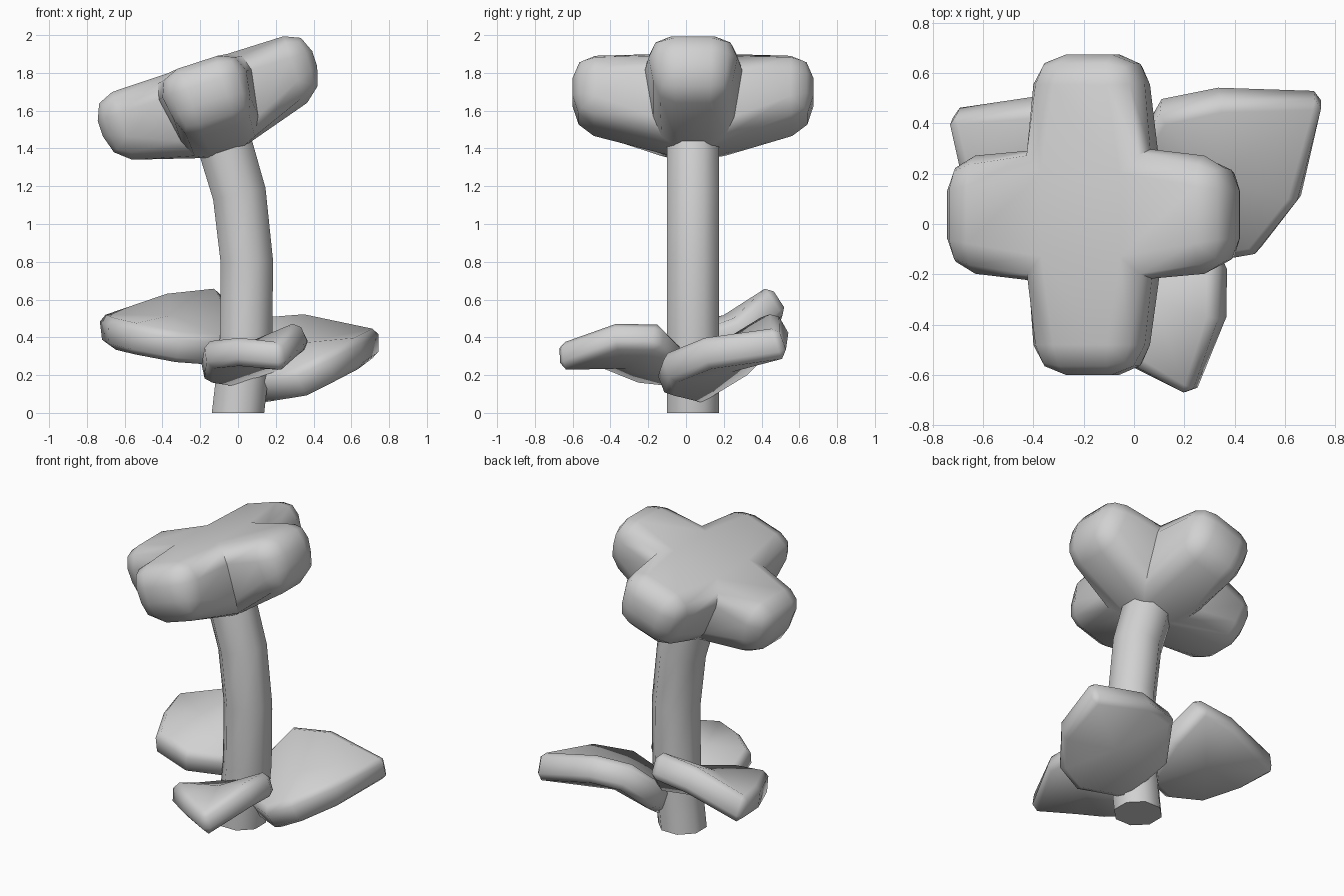
import bpy, bmesh, math
from mathutils import Matrix, Vector

cube = bpy.data.objects.get("Cube")
if cube:
    bpy.data.objects.remove(cube, do_unlink=True)

GREY = (0.64, 0.64, 0.64, 1)
mat = bpy.data.materials.new("plain grey")
mat.use_nodes = True
mat.diffuse_color = GREY
mat.node_tree.nodes["Principled BSDF"].inputs["Base Color"].default_value = GREY


def finish(bm, name, bevel=0.0, thickness=0.0):
    mesh = bpy.data.meshes.new(name)
    bm.to_mesh(mesh)
    bm.free()
    obj = bpy.data.objects.new(name, mesh)
    bpy.context.collection.objects.link(obj)
    mesh.materials.append(mat)
    if thickness:
        mod = obj.modifiers.new("thickness", 'SOLIDIFY')
        mod.thickness = thickness
        mod.offset = -1
    if bevel:
        mod = obj.modifiers.new("soft rim", 'BEVEL')
        mod.width = bevel
        mod.segments = 1
        mod.limit_method = 'ANGLE'
        mod.angle_limit = math.radians(55)
    bpy.ops.object.select_all(action='DESELECT')
    obj.select_set(True)
    bpy.context.view_layer.objects.active = obj
    bpy.ops.object.shade_smooth_by_angle(angle=math.radians(60))
    return obj


# Stem: octagonal tube along a gently curved path of (x, z, tilt)
bm = bmesh.new()
SIDES = 8
rings = []
for x, z, tilt in [(0, 0, 0), (0.015, 0.13, 0), (0.043, 0.4, 0), (0.047, 0.8, 0.05),
                   (0.007, 1.16, 0.22), (-0.07, 1.42, 0.3), (-0.11, 1.55, 0.3)]:
    ring = []
    for i in range(SIDES):
        a = math.tau * (i + 0.5) / SIDES
        dx, dy = 0.15 * math.cos(a), 0.15 * math.sin(a)
        ring.append(bm.verts.new((x + dx, 0.037 + dy, z + tilt * dx)))
    rings.append(ring)
for low, high in zip(rings, rings[1:]):
    for i in range(SIDES):
        j = (i + 1) % SIDES
        bm.faces.new((low[i], low[j], high[j], high[i]))
bm.faces.new(rings[0][::-1])
bm.faces.new(rings[-1])
finish(bm, "stem")

# Flower head: tapered block, four petals extruded from its sides, convex edges rounded
bm = bmesh.new()
bmesh.ops.create_cube(bm, size=2)
for v in bm.verts:
    half, z = (0.27, 0.215) if v.co.z > 0 else (0.2, -0.285)
    v.co = Vector((v.co.x * half, v.co.y * half, z))
bm.normal_update()
for face in [f for f in bm.faces if abs(f.normal.z) < 0.7]:
    n = face.normal
    along_x = abs(n.x) > abs(n.y)
    axis = Vector((math.copysign(1, n.x), 0, 0)) if along_x else Vector((0, math.copysign(1, n.y), 0))
    side = Vector((axis.y, axis.x, 0))
    reach, top = (0.597, 0.21) if along_x else (0.637, 0.225)
    tip = bmesh.ops.extrude_discrete_faces(bm, faces=[face])["faces"][0]
    for v in tip.verts:
        s = math.copysign(0.215, v.co.dot(side))
        v.co = axis * reach + side * s + Vector((0, 0, top if v.co.z > 0 else -0.115))
bmesh.ops.remove_doubles(bm, verts=bm.verts, dist=0.001)
bmesh.ops.recalc_face_normals(bm, faces=bm.faces)
bm.normal_update()
rounded = [e for e in bm.edges if len(e.link_faces) == 2 and e.calc_face_angle_signed() > 0.6]
bmesh.ops.bevel(bm, geom=rounded, offset=0.12, segments=2, profile=0.5,
                affect='EDGES', clamp_overlap=True)
bm.transform(Matrix.Translation((-0.147, 0.037, 1.645)) @ Matrix.Rotation(math.radians(-18), 4, 'Y'))
finish(bm, "flower_head")

# Leaves: fans over an outline, thickened downwards
leaves = {
    "back_left_leaf": (.17, [(.755, .485, .455), (.35, .475, .54), (.1, .42, .52), (-.02, .23, .33),
                             (.06, -.01, .18), (.3, -.16, .225), (.47, -.13, .31), (.645, .09, .4)]),
    "front_leaf": (.15, [(.22, -.69, .375), (.32, -.38, .485), (.32, -.13, .48), (.15, 0, .35),
                         (-.09, -.02, .27), (-.2, -.2, .29), (-.18, -.42, .38), (0, -.56, .4)]),
    "back_right_leaf": (.17, [(-.69, .2, .5), (-.56, -.07, .47), (-.3, -.12, .42), (-.06, -.01, .4),
                              (0, .26, .5), (-.1, .445, .675), (-.38, .45, .645), (-.745, .42, .52)]),
}
for name, (thickness, outline) in leaves.items():
    bm = bmesh.new()
    rim = [bm.verts.new(p) for p in outline]
    middle = bm.verts.new(sum((v.co for v in rim), Vector()) / len(rim))
    for a, b in zip(rim, rim[1:] + rim[:1]):
        bm.faces.new((a, b, middle))
    finish(bm, name, bevel=0.035, thickness=thickness)
